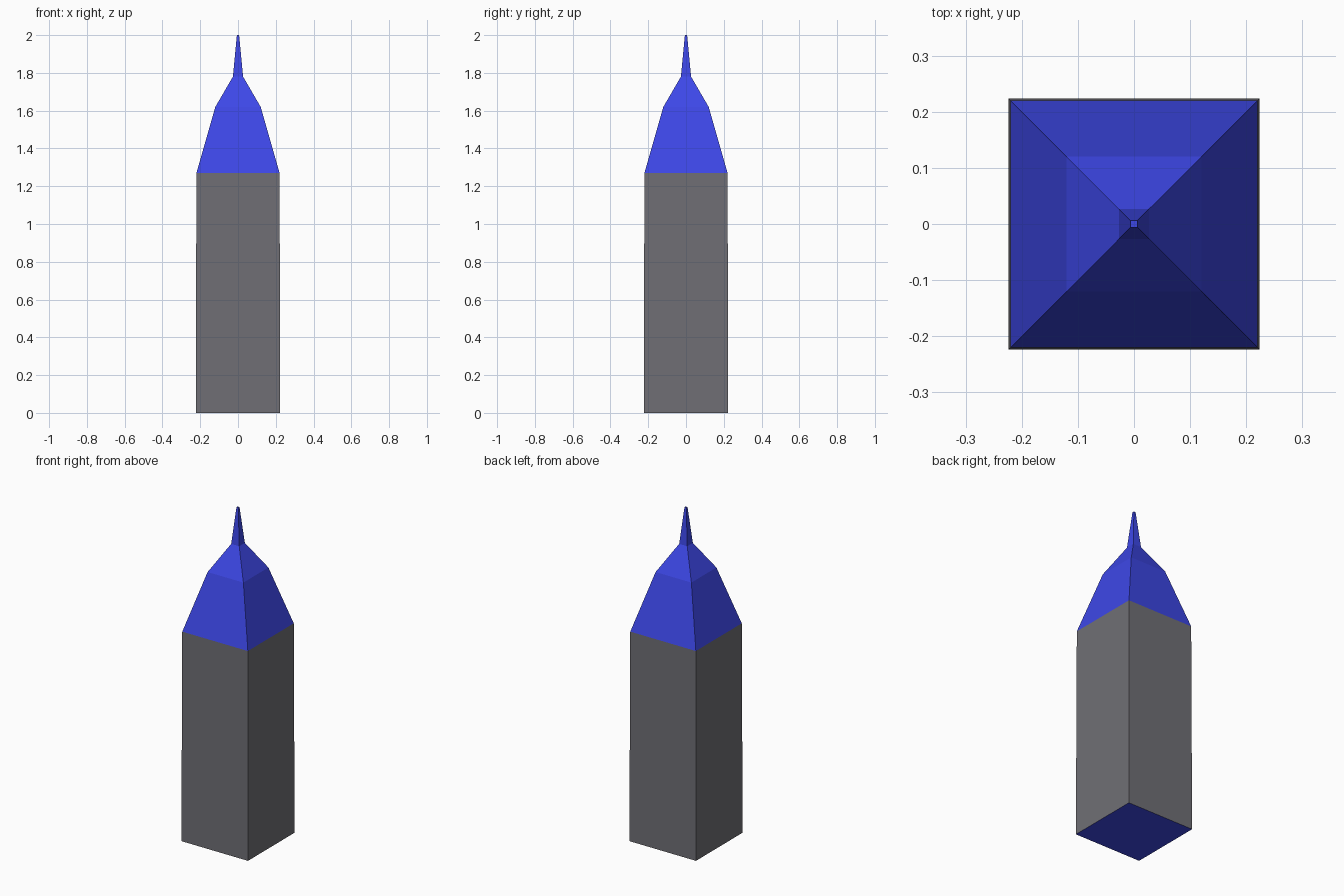
import bpy, bmesh

if "Cube" in bpy.data.objects:
    bpy.data.objects.remove(bpy.data.objects["Cube"])


def material(name, rgb):
    m = bpy.data.materials.new(name)
    m.diffuse_color = (*rgb, 1.0)
    m.use_nodes = True
    m.node_tree.nodes["Principled BSDF"].inputs["Base Color"].default_value = m.diffuse_color
    return m


grey = material("stone grey", (0.162, 0.159, 0.178))
blue = material("roof blue", (0.048, 0.065, 0.82))

# Square sections: (height, half width)
SECTIONS = [(0.0, 0.2235), (1.27, 0.22), (1.62, 0.12), (1.78, 0.027), (2.0, 0.006)]
EAVES = 1.27

bm = bmesh.new()
rings = [[bm.verts.new((sx * h, sy * h, z)) for sx, sy in ((-1, -1), (1, -1), (1, 1), (-1, 1))]
         for z, h in SECTIONS]

# Tower walls, roof slopes and spire
for low, high in zip(rings, rings[1:]):
    for i in range(4):
        j = (i + 1) % 4
        bm.faces.new((low[i], low[j], high[j], high[i]))

# Underside and tip
bm.faces.new(rings[0][::-1])
bm.faces.new(rings[-1])
bm.normal_update()

# Grey walls below the eaves; blue roof and underside
for f in bm.faces:
    wall = f.calc_center_median().z < EAVES and abs(f.normal.z) < 0.5
    f.material_index = 0 if wall else 1

mesh = bpy.data.meshes.new("tower")
bm.to_mesh(mesh)
bm.free()
mesh.materials.append(grey)
mesh.materials.append(blue)
bpy.context.collection.objects.link(bpy.data.objects.new("tower", mesh))
